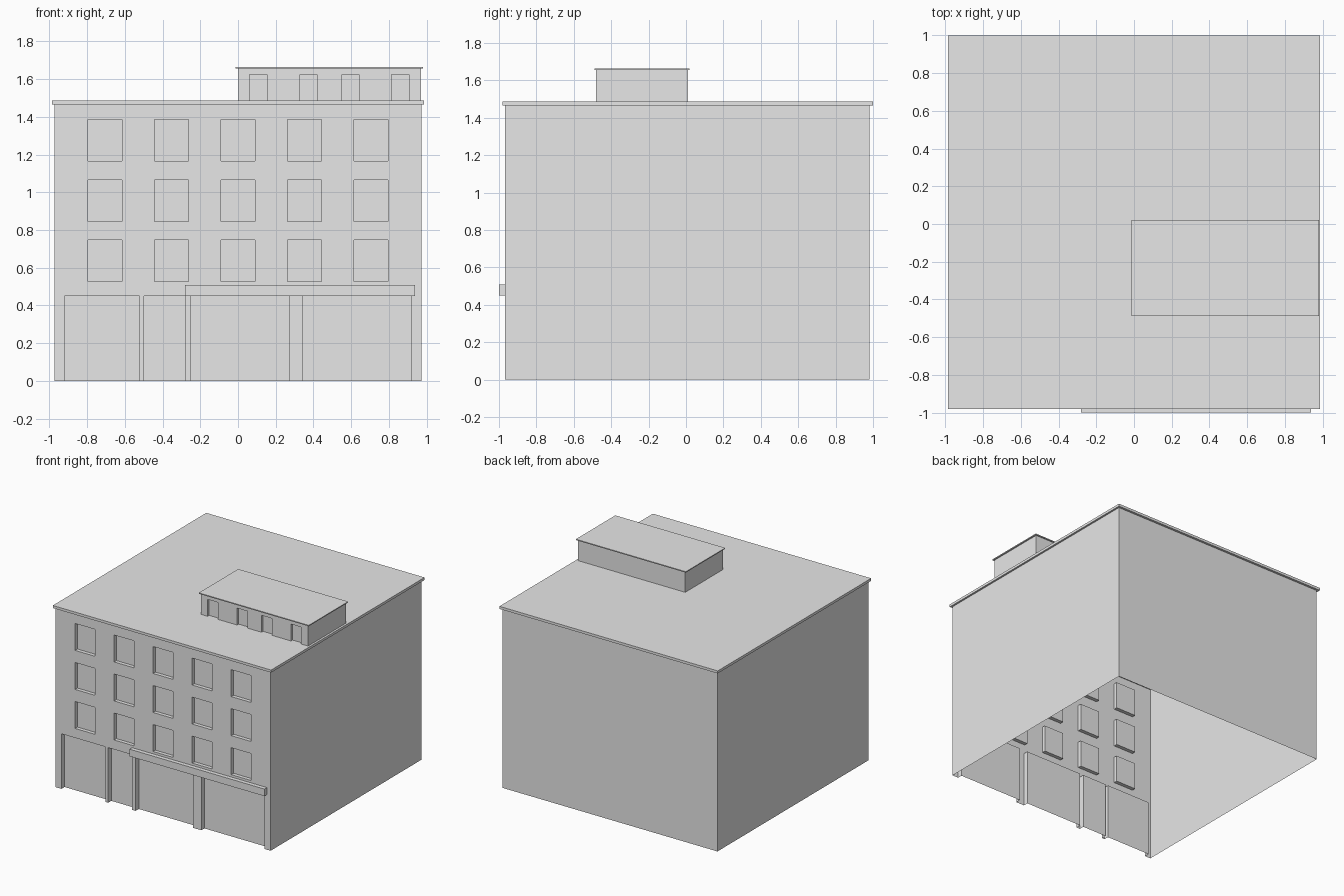
import bpy
import bmesh
from mathutils import Vector

cube = bpy.data.objects.get("Cube")
if cube:
    bpy.data.objects.remove(cube, do_unlink=True)

# One plain plaster colour
plaster = bpy.data.materials.new("plain_grey")
plaster.use_nodes = True
GREY = (0.8, 0.8, 0.8, 1.0)
plaster.diffuse_color = GREY
plaster.node_tree.nodes["Principled BSDF"].inputs["Base Color"].default_value = GREY


def finish(name, bm):
    mesh = bpy.data.meshes.new(name)
    bm.to_mesh(mesh)
    bm.free()
    mesh.materials.append(plaster)
    obj = bpy.data.objects.new(name, mesh)
    bpy.context.collection.objects.link(obj)
    return obj


def box(name, x, y, z):
    bm = bmesh.new()
    bmesh.ops.create_cube(bm, size=1)
    for v in bm.verts:
        v.co = Vector((r[0] + (c + 0.5) * (r[1] - r[0])) for r, c in zip((x, y, z), v.co))
    return finish(name, bm)


def inside(face, rect):
    c = face.calc_center_median()
    return rect[0] < c.x < rect[1] and rect[2] < c.z < rect[3]


def shell(name, x, y, z, recesses):
    """Four walls, open above and below; recesses = [(depth, openings)] in the front."""
    bm = bmesh.new()
    rects = [r for _, group in recesses for r in group]
    xs = sorted({*x, *(v for r in rects for v in r[:2])})
    zs = sorted({*z, *(v for r in rects for v in r[2:])})

    # Front wall, cut along the edges of every opening
    grid = [[bm.verts.new((px, y[0], pz)) for px in xs] for pz in zs]
    for low, high in zip(grid, grid[1:]):
        for i in range(len(xs) - 1):
            bm.faces.new((low[i], low[i + 1], high[i + 1], high[i]))

    # Push the openings back, leaving their reveals
    for depth, group in recesses:
        faces = [f for f in bm.faces if any(inside(f, r) for r in group)]
        new = bmesh.ops.extrude_face_region(bm, geom=faces)["geom"]
        verts = [g for g in new if isinstance(g, bmesh.types.BMVert)]
        bmesh.ops.translate(bm, verts=verts, vec=(0, depth, 0))
        bmesh.ops.delete(bm, geom=[f for f in faces if f.is_valid], context="FACES")
    sills = [f for f in bm.faces if all(v.co.z < z[0] + 0.001 for v in f.verts)]
    bmesh.ops.delete(bm, geom=sills, context="FACES")

    # Side and back walls
    plan = [(x[1], y[0]), (x[1], y[1]), (x[0], y[1]), (x[0], y[0])]
    for a, b in zip(plan, plan[1:]):
        bm.faces.new([bm.verts.new((*p, h)) for p, h in ((a, z[0]), (b, z[0]), (b, z[1]), (a, z[1]))])
    bmesh.ops.remove_doubles(bm, verts=bm.verts, dist=0.0001)
    return finish(name, bm)


# Main block: three rows of five windows over four shop openings
windows = [(cx * 0.353 - 0.09, cx * 0.353 + 0.09, low, low + 0.22)
           for cx in range(-2, 3) for low in (0.527, 0.846, 1.165)]
shops = [(a, b, 0, 0.45) for a, b in
         ((-0.92, -0.522), (-0.497, -0.28), (-0.248, 0.27), (0.345, 0.917))]
shell("building_walls", (-0.972, 0.972), (-0.967, 0.982), (0, 1.468),
      [(0.03, windows), (0.04, shops)])
box("roof_slab", (-0.987, 0.987), (-0.982, 1.0), (1.466, 1.487))
box("shop_canopy", (-0.28, 0.938), (-1.0, -0.967), (0.45, 0.508))

# Rooftop room with four door openings
doors = [(a, a + 0.092, 1.487, 1.625) for a in (0.062, 0.328, 0.55, 0.815)]
shell("rooftop_room", (0, 0.97), (-0.48, 0.01), (1.487, 1.657), [(0.02, doors)])
box("rooftop_room_slab", (-0.012, 0.982), (-0.489, 0.02), (1.655, 1.663))
